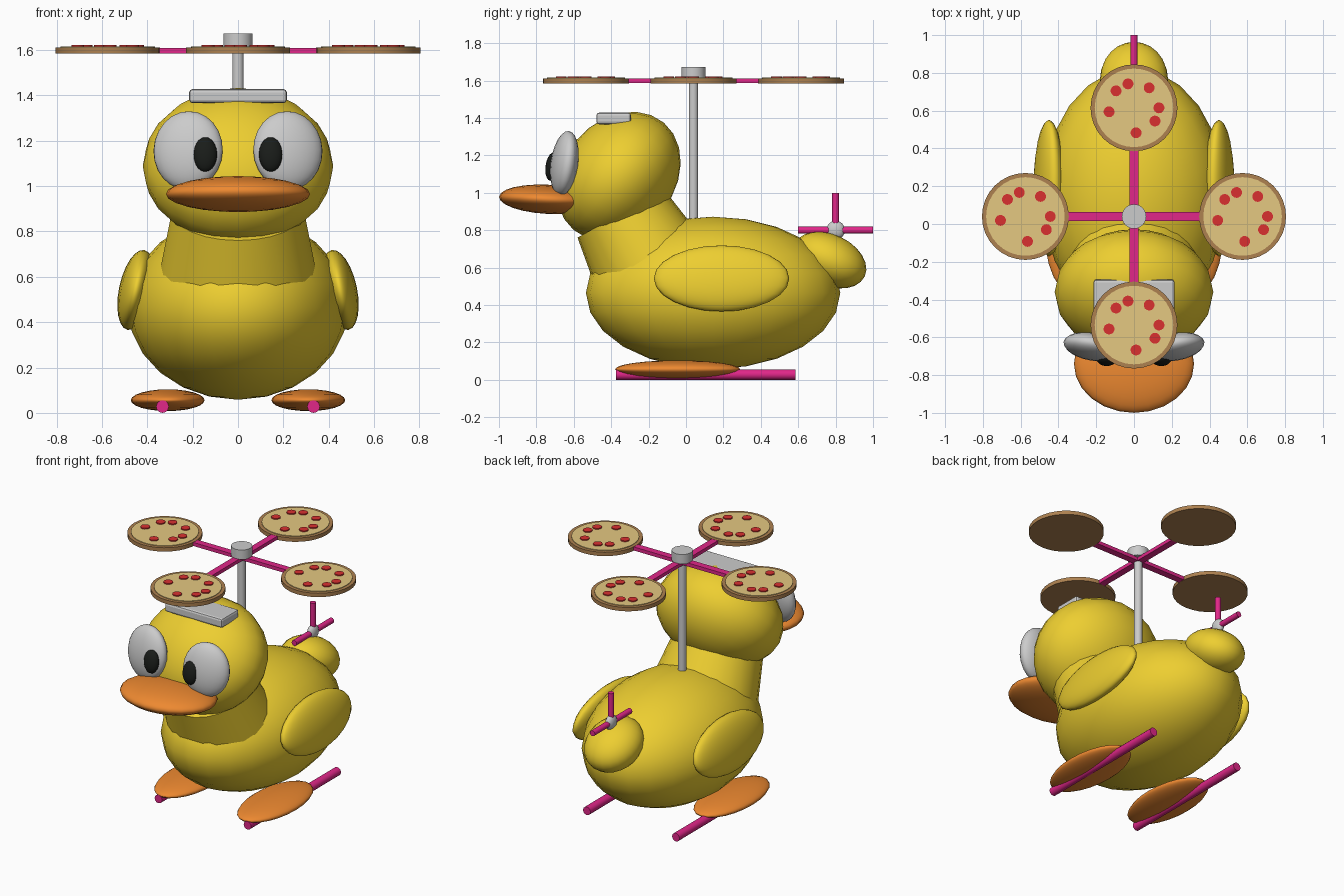
import bpy
from math import radians, cos, sin, pi

if "Cube" in bpy.data.objects:
    bpy.data.objects.remove(bpy.data.objects["Cube"])


def material(name, r, g, b):
    m = bpy.data.materials.new(name)
    m.diffuse_color = (r, g, b, 1)
    m.use_nodes = True
    m.node_tree.nodes["Principled BSDF"].inputs["Base Color"].default_value = m.diffuse_color
    return m


YELLOW = material("yellow", 0.85, 0.62, 0.03)
ORANGE = material("orange", 0.85, 0.25, 0.03)
PINK = material("pink", 0.75, 0.02, 0.25)
CRUST = material("crust", 0.42, 0.22, 0.08)
CHEESE = material("cheese", 0.78, 0.58, 0.22)
RED = material("red", 0.7, 0.03, 0.03)
BLACK = material("black", 0.01, 0.012, 0.01)


def finish(name, mat, smooth=True):
    ob = bpy.context.object
    ob.name = name
    if mat:
        ob.data.materials.append(mat)
    if smooth:
        bpy.ops.object.shade_smooth_by_angle(angle=radians(40))
    return ob


def ellipsoid(name, loc, radii, mat=None, rot=(0, 0, 0), seg=24, rings=12):
    bpy.ops.mesh.primitive_uv_sphere_add(segments=seg, ring_count=rings, radius=1, location=loc,
                                         rotation=[radians(a) for a in rot])
    bpy.context.object.scale = radii
    return finish(name, mat)


def frustum(name, loc, r1, r2, depth, mat=None, rot=(0, 0, 0), seg=24):
    bpy.ops.mesh.primitive_cone_add(vertices=seg, radius1=r1, radius2=r2, depth=depth,
                                    location=loc, rotation=[radians(a) for a in rot])
    return finish(name, mat)


def box(name, loc, size, mat=None, bevel=0):
    bpy.ops.mesh.primitive_cube_add(size=1, location=loc)
    ob = bpy.context.object
    ob.scale = size
    bpy.ops.object.transform_apply(location=False, rotation=False, scale=True)
    if bevel:
        mod = ob.modifiers.new("bevel", 'BEVEL')
        mod.width = bevel
        mod.segments = 2
    return finish(name, mat, False)


# Body, neck, head, tail and bill
ellipsoid("body", (0, 0.145, 0.465), (0.485, 0.68, 0.407), YELLOW)
neck = frustum("neck", (0, -0.227, 0.67), 0.345, 0.265, 0.5, YELLOW, (29, 0, 0))
neck.scale.x = 1.1
ellipsoid("head", (0, -0.36, 1.088), (0.42, 0.375, 0.298), YELLOW, (50, 0, 0))
ellipsoid("tail", (0, 0.768, 0.64), (0.18, 0.207, 0.137), YELLOW, (-25, 0, 0))
ellipsoid("bill", (0, -0.74, 0.965), (0.318, 0.26, 0.078), ORANGE, (-3, 0, 0))

# Mirrored pairs: eyes, wings, feet, skids
for s, side in ((-1, "left"), (1, "right")):
    ellipsoid(side + "_eye", (s * 0.22, -0.65, 1.157), (0.155, 0.07, 0.175), None, (-8, 0, s * 10))
    ellipsoid(side + "_pupil", (s * 0.145, -0.716, 1.14), (0.053, 0.035, 0.077), BLACK, (-8, 0, 0), 16, 10)
    ellipsoid(side + "_wing", (s * 0.45, 0.19, 0.542), (0.075, 0.362, 0.18), YELLOW, (0, -s * 12, 0))
    ellipsoid(side + "_foot", (s * 0.31, -0.045, 0.056), (0.163, 0.335, 0.048), ORANGE)
    frustum(side + "_skid", (s * 0.333, 0.105, 0.028), 0.028, 0.028, 0.96, PINK, (90, 0, 0), 12)

# Block on top of the head
box("head_block", (0, -0.387, 1.397), (0.43, 0.185, 0.062), None, 0.014)

# Main rotor mast, hub and crossed arms
RX, RY = 0.0, 0.04
frustum("rotor_mast", (RX, RY, 1.2), 0.025, 0.025, 0.84)
frustum("rotor_hub", (RX, RY, 1.64), 0.065, 0.065, 0.065)
box("rotor_arm_across", (RX, RY, 1.598), (1.15, 0.046, 0.024), PINK)
box("rotor_arm_along", (RX, RY, 1.598), (0.046, 1.15, 0.024), PINK)

# Pizza blades
TOPPINGS = ((-0.032, 0.127), (-0.095, 0.09), (0.08, 0.106), (-0.132, -0.021),
            (0.132, 0.0), (0.111, -0.07), (0.011, -0.132))
for i in range(4):
    x = RX + 0.575 * cos(i * pi / 2)
    y = RY + 0.575 * sin(i * pi / 2)
    frustum(f"pizza_crust_{i}", (x, y, 1.598), 0.23, 0.23, 0.026, CRUST, seg=32)
    frustum(f"pizza_cheese_{i}", (x, y, 1.607), 0.208, 0.208, 0.016, CHEESE, seg=32)
    for j, (dx, dy) in enumerate(TOPPINGS):
        frustum(f"pizza_topping_{i}_{j}", (x + dx, y + dy, 1.616), 0.029, 0.029, 0.012, RED, seg=14)

# Tail rotor
frustum("tail_rotor_upright", (0, 0.8, 0.8), 0.019, 0.019, 0.4, PINK, seg=12)
frustum("tail_rotor_level", (0, 0.8, 0.8), 0.019, 0.019, 0.4, PINK, (90, 0, 0), 12)
ellipsoid("tail_rotor_hub", (0, 0.8, 0.8), (0.03, 0.05, 0.05), None, seg=12, rings=8)
